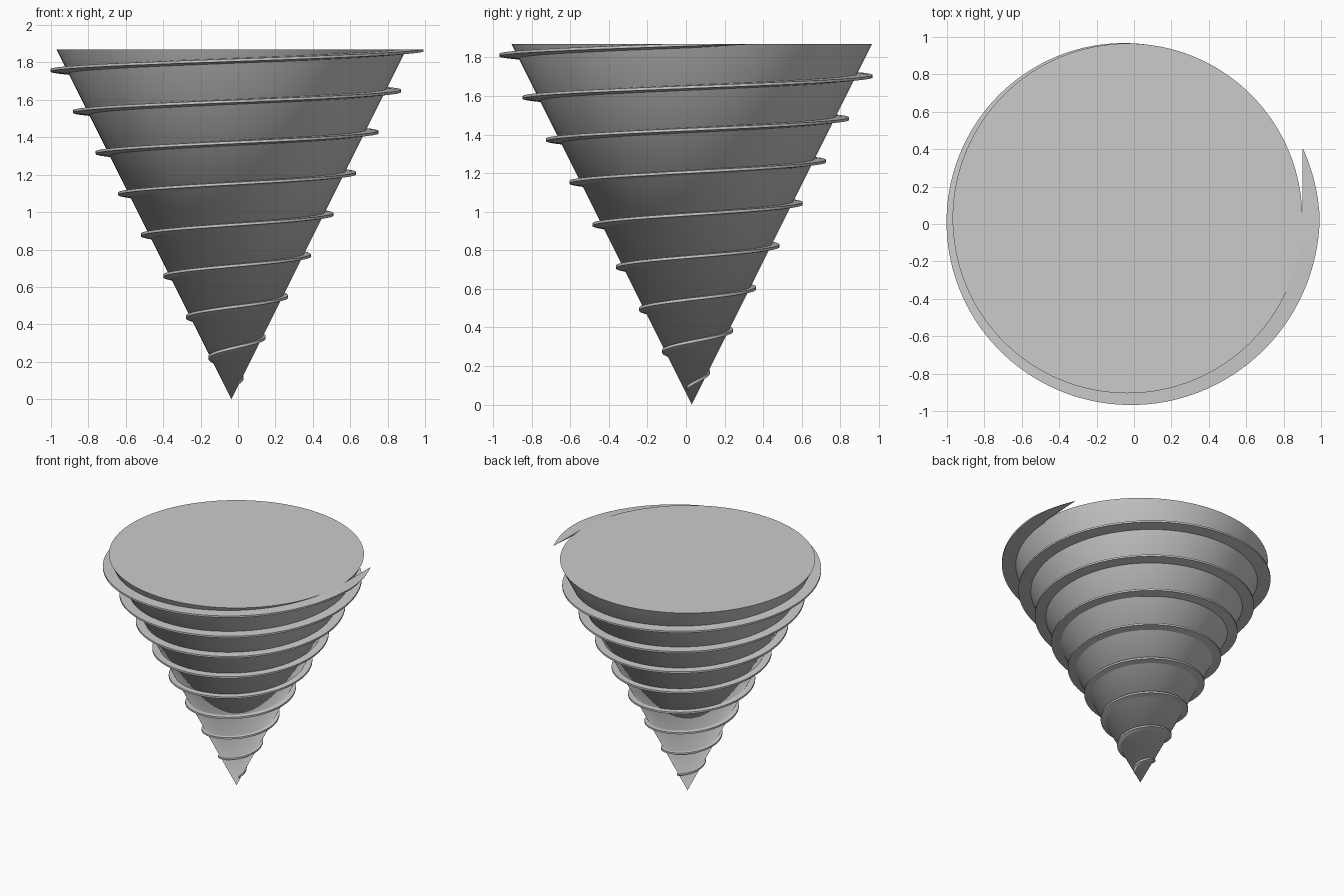
import bpy, bmesh
from math import pi, sin, cos, radians

if "Cube" in bpy.data.objects:
    bpy.data.objects.remove(bpy.data.objects["Cube"])

CX, CY = -0.035, 0.03      # screw axis
TOP, R = 1.87, 0.935       # top height and cone radius
PITCH, SEG = 0.22, 128
END = radians(21.5)


def finish(bm, name):
    bmesh.ops.recalc_face_normals(bm, faces=bm.faces[:])
    me = bpy.data.meshes.new(name)
    bm.to_mesh(me)
    bm.free()
    ob = bpy.data.objects.new(name, me)
    bpy.context.collection.objects.link(ob)
    bpy.ops.object.select_all(action='DESELECT')
    ob.select_set(True)
    bpy.context.view_layer.objects.active = ob
    bpy.ops.object.shade_smooth_by_angle(angle=radians(30))
    return ob


# Solid cone body with its point on the ground
bm = bmesh.new()
bmesh.ops.create_cone(bm, cap_ends=True, segments=SEG, radius1=0, radius2=R, depth=TOP)
bmesh.ops.remove_doubles(bm, verts=bm.verts[:], dist=1e-5)
bmesh.ops.translate(bm, verts=bm.verts[:], vec=(CX, CY, TOP / 2))
finish(bm, "cone_body")


# Thread cross-section at angle a, cut off level with the top face
def section(a):
    rise = PITCH * a / (2 * pi)
    z = 1.872 + rise
    if a <= 0:
        r_out = 0.549 * z
        r_in = max(0.5 * (z - 0.022) - 0.004, 0.002)
        low = 1.850
    else:
        # free spike left at the end of the thread, with a straight inner side
        t = a / END
        r_out = 1.028 - 0.018 * t
        r_in = min(R / cos(a), r_out - 0.001)
        low = 1.850 + 0.008 * t
    pts = [(r_in, 1.878), (r_out, 1.874), (r_out, 1.860), (r_in, low)]
    out = []
    for i, (r, h) in enumerate(pts):
        h = min(h + rise, TOP if i < 2 else TOP - 0.0008)
        out.append((CX + r * cos(a), CY + r * sin(a), h))
    return out


# Helical thread growing towards the top
start = -8 * 2 * pi - radians(30)
steps = int(-start / (2 * pi) * SEG)
angles = [start * (1 - i / steps) for i in range(steps + 1)]
angles += [END * i / 10 for i in range(1, 11)]
bm = bmesh.new()
rings = [[bm.verts.new(p) for p in section(a)] for a in angles]
for r0, r1 in zip(rings, rings[1:]):
    for j in range(4):
        k = (j + 1) % 4
        bm.faces.new((r0[j], r0[k], r1[k], r1[j]))
bm.faces.new(rings[0])
bm.faces.new(rings[-1])
finish(bm, "spiral_thread")
